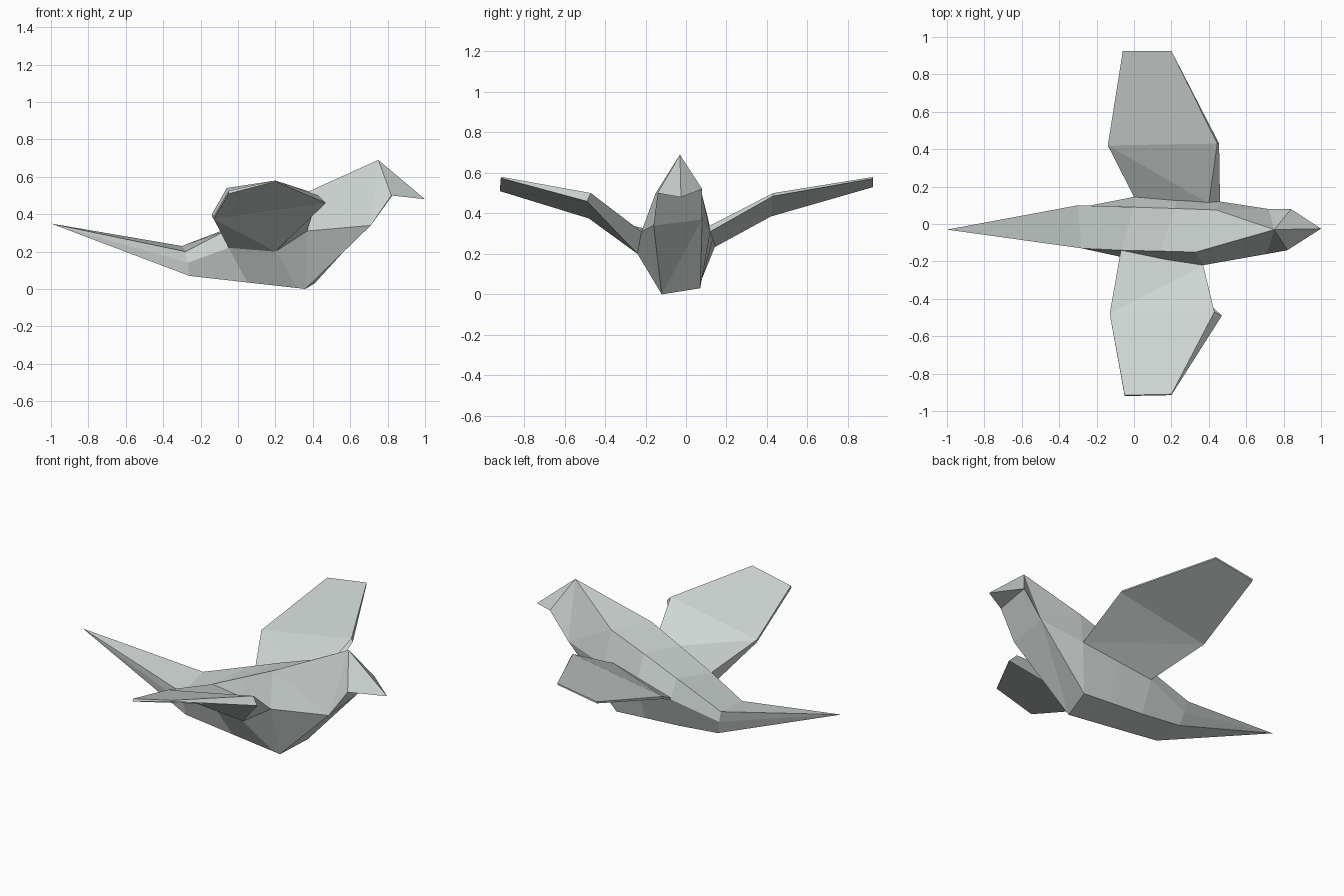
import bpy, bmesh

if "Cube" in bpy.data.objects:
    bpy.data.objects.remove(bpy.data.objects["Cube"])

# One pale grey-green colour for the whole bird
pale = bpy.data.materials.new("pale_grey_green")
pale.diffuse_color = (0.62, 0.67, 0.65, 1)
pale.use_nodes = True
pale.node_tree.nodes["Principled BSDF"].inputs["Base Color"].default_value = pale.diffuse_color


def loft(rings):
    """Join matching rings of points; returns the bmesh and its rings of verts."""
    bm = bmesh.new()
    vs = [[bm.verts.new(p) for p in ring] for ring in rings]
    n = len(rings[0])
    for a, b in zip(vs, vs[1:]):
        for i in range(n):
            j = (i + 1) % n
            bm.faces.new((a[i], a[j], b[j], b[i]))
    return bm, vs


def finish(bm, name):
    bmesh.ops.recalc_face_normals(bm, faces=bm.faces)
    me = bpy.data.meshes.new(name)
    bm.to_mesh(me)
    bm.free()
    me.materials.append(pale)
    bpy.context.collection.objects.link(bpy.data.objects.new(name, me))


# Body sections: top, side, bottom on the -y half, then bottom, side, top on the +y half
tail_base = [(-.28, -.13, .20), (-.27, -.13, .14), (-.26, -.12, .07),
             (-.26, .07, .08), (-.28, .09, .16), (-.30, .10, .23)]
rump = [(-.07, -.14, .31), (-.05, -.18, .22), (.05, -.12, .035),
        (0, .07, .055), (0, .145, .24), (0, .09, .345)]
belly = [(.14, -.145, .41), (.20, -.24, .20), (.32, -.12, .005),
         (.22, .07, .042), (.23, .133, .275), (.22, .083, .43)]
shoulders = [(.33, -.15, .50), (.37, -.22, .31), (.36, -.12, 0),
             (.41, .07, .03), (.46, .12, .31), (.44, .075, .51)]
bm, rings = loft([tail_base, rump, belly, shoulders])

# Tail: base section drawn to a point
tip = bm.verts.new((-1, -.03, .35))
for i in range(6):
    bm.faces.new((tip, rings[0][i], rings[0][(i + 1) % 6]))

# Chest, crown and beak
top_f, side_f, bot_f, bot_b, side_b, top_b = rings[-1]
crown = bm.verts.new((.75, -.03, .69))
beak = bm.verts.new((1, -.025, .48))
cheek_f, cheek_b = bm.verts.new((.82, -.14, .50)), bm.verts.new((.84, .08, .52))
chest_f, chest_b = bm.verts.new((.71, -.16, .34)), bm.verts.new((.72, .08, .37))
for top, side, bot, cheek, chest in ((top_f, side_f, bot_f, cheek_f, chest_f),
                                     (top_b, side_b, bot_b, cheek_b, chest_b)):
    for tri in ((top, crown, chest), (top, chest, side), (crown, cheek, chest),
                (side, chest, bot), (crown, beak, cheek)):
        bm.faces.new(tri)
bm.faces.new((top_f, top_b, crown))
bm.faces.new((cheek_f, cheek_b, beak))
bm.faces.new((chest_f, chest_b, cheek_b, cheek_f))
bm.faces.new((bot_f, bot_b, chest_b))
bm.faces.new((bot_f, chest_b, chest_f))
finish(bm, "body")

# Wing sections: top trailing, top leading, bottom leading, bottom trailing
wings = {
    "right_wing": [
        [(-.07, -.14, .31), (.37, -.22, .31), (.20, -.24, .20), (-.05, -.18, .22)],
        [(-.13, -.48, .39), (.43, -.47, .50), (.47, -.49, .46), (-.13, -.48, .375)],
        [(-.05, -.915, .525), (.20, -.91, .58), (.20, -.915, .575), (-.05, -.92, .51)]],
    "left_wing": [
        [(0, .145, .25), (.40, .11, .335), (.46, .12, .31), (0, .145, .235)],
        [(-.14, .42, .40), (.445, .43, .50), (.455, .43, .485), (-.14, .42, .385)],
        [(-.06, .925, .54), (.20, .925, .58), (.20, .925, .572), (-.06, .925, .53)]],
}
for name, sections in wings.items():
    bm, rings = loft(sections)
    bm.faces.new(rings[0])
    bm.faces.new(rings[-1])
    # Split the inner panels from the trailing bend to the leading root
    for i, j in ((0, 1), (3, 2)):
        face = next(f for f in bm.faces if {rings[0][i], rings[0][j], rings[1][i], rings[1][j]} == set(f.verts))
        bmesh.utils.face_split(face, rings[1][i], rings[0][j])
    finish(bm, name)
